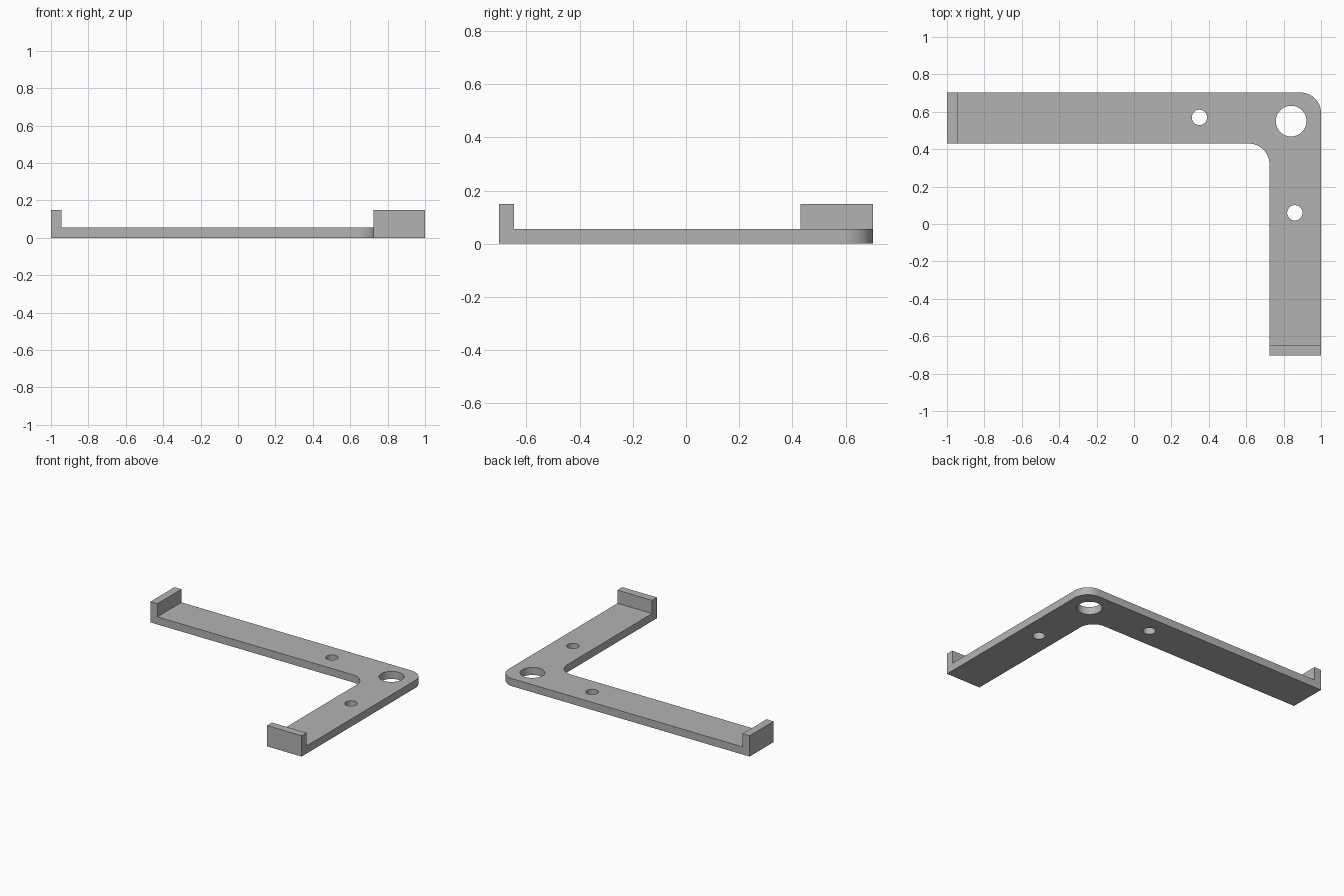
import bpy, bmesh
from math import radians, cos, sin, tau

if "Cube" in bpy.data.objects:
    bpy.data.objects.remove(bpy.data.objects["Cube"], do_unlink=True)

PLATE, LIP_H, LIP_T = 0.055, 0.15, 0.056
X_IN, Y_IN, Y_OUT = 0.724, 0.43, 0.703   # inner edges and half depth of the bracket
R = 0.11                                 # corner radius

grey = bpy.data.materials.new("grey_metal")
grey.use_nodes = True
colour = (0.45, 0.45, 0.45, 1)
grey.diffuse_color = colour
grey.node_tree.nodes["Principled BSDF"].inputs["Base Color"].default_value = colour


def arc(cx, cy, r, start, end, steps):
    angles = [radians(start + (end - start) * i / steps) for i in range(steps + 1)]
    return [(cx + r * cos(a), cy + r * sin(a)) for a in angles]


def prism(name, outline, z0, z1):
    """Solid with a flat outline, raised from z0 to z1."""
    bm = bmesh.new()
    face = bm.faces.new([bm.verts.new((x, y, z0)) for x, y in outline])
    top = bmesh.ops.extrude_face_region(bm, geom=[face])["geom"]
    verts = [v for v in top if isinstance(v, bmesh.types.BMVert)]
    bmesh.ops.translate(bm, verts=verts, vec=(0, 0, z1 - z0))
    bmesh.ops.recalc_face_normals(bm, faces=bm.faces)
    mesh = bpy.data.meshes.new(name)
    bm.to_mesh(mesh)
    bm.free()
    mesh.materials.append(grey)
    ob = bpy.data.objects.new(name, mesh)
    bpy.context.collection.objects.link(ob)
    return ob


def box(name, x0, x1, y0, y1, z1):
    return prism(name, [(x0, y0), (x1, y0), (x1, y1), (x0, y1)], 0, z1)


def combine(target, other, operation):
    mod = target.modifiers.new(other.name, "BOOLEAN")
    mod.object, mod.operation, mod.solver = other, operation, "EXACT"
    bpy.context.view_layer.objects.active = target
    bpy.ops.object.modifier_apply(modifier=mod.name)
    bpy.data.objects.remove(other, do_unlink=True)


# L-shaped plate with a rounded outer corner and a filleted inner corner
outline = [(-1, Y_OUT), (-1, Y_IN)]
outline += arc(X_IN - R, Y_IN - R, R, 90, 0, 16)
outline += [(X_IN, -Y_OUT), (1, -Y_OUT)]
outline += arc(1 - R, Y_OUT - R, R, 0, 90, 16)
bracket = prism("corner_bracket", outline, 0, PLATE)

# Upturned lips at both arm ends
combine(bracket, box("side_lip", -1, -1 + LIP_T, Y_IN, Y_OUT, LIP_H), "UNION")
combine(bracket, box("front_lip", X_IN, 1, -Y_OUT, -Y_OUT + LIP_T, LIP_H), "UNION")

# Corner hole and two screw holes
for name, x, y, r in (("corner_hole", 0.84, 0.55, 0.082),
                      ("side_screw_hole", 0.35, 0.57, 0.041),
                      ("front_screw_hole", 0.86, 0.06, 0.041)):
    ring = [(x + r * cos(tau * i / 48), y + r * sin(tau * i / 48)) for i in range(48)]
    combine(bracket, prism(name, ring, -0.1, 0.2), "DIFFERENCE")

# Merge coplanar faces, then smooth the curved walls
bm = bmesh.new()
bm.from_mesh(bracket.data)
bmesh.ops.remove_doubles(bm, verts=bm.verts, dist=0.0001)
bmesh.ops.dissolve_limit(bm, angle_limit=radians(0.5), verts=bm.verts, edges=bm.edges)
bm.to_mesh(bracket.data)
bm.free()
bpy.ops.object.select_all(action="DESELECT")
bracket.select_set(True)
bpy.context.view_layer.objects.active = bracket
bpy.ops.object.shade_smooth_by_angle(angle=radians(30))
